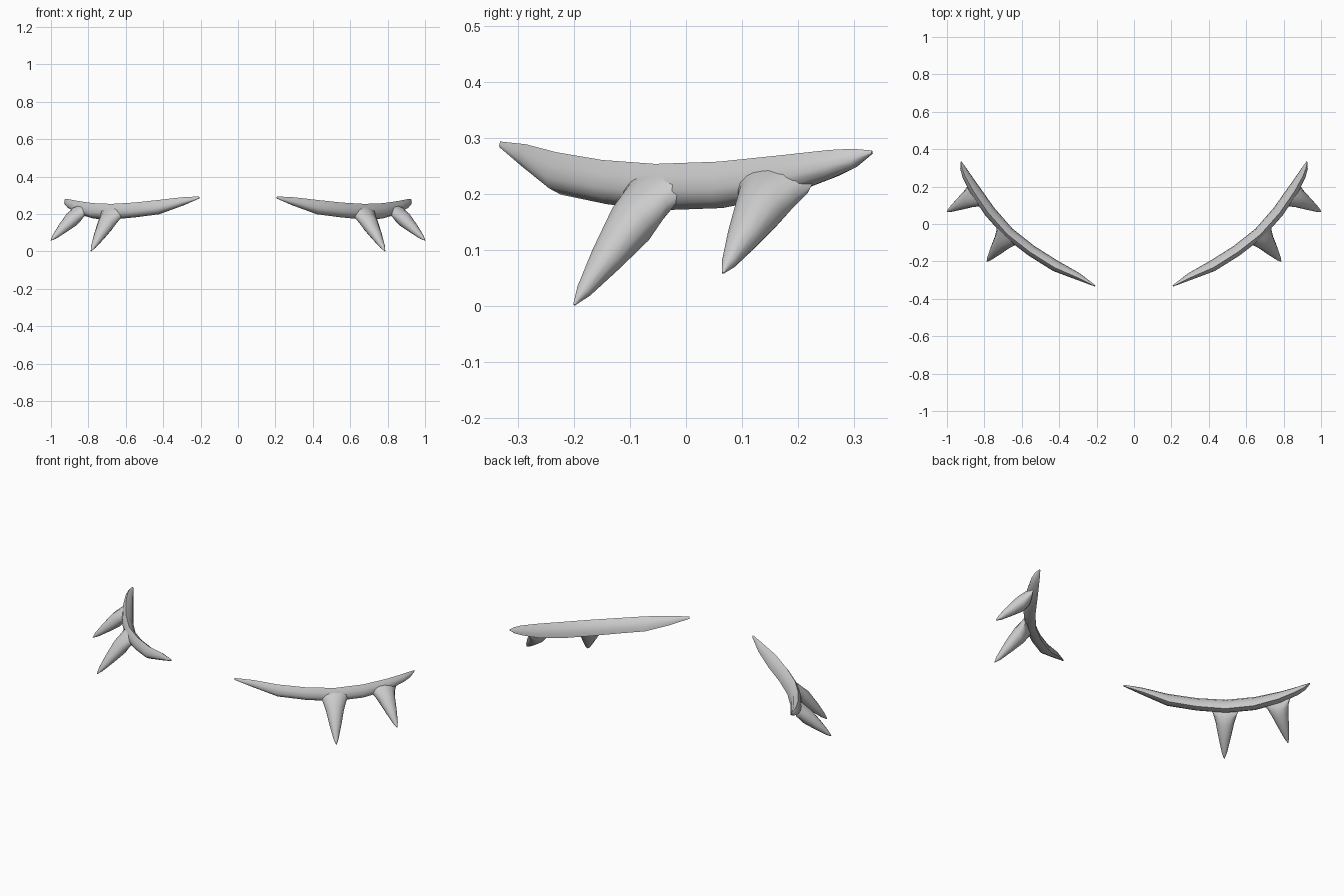
import bpy, bmesh, math
from mathutils import Vector

if "Cube" in bpy.data.objects:
    bpy.data.objects.remove(bpy.data.objects["Cube"])

# Band stations: x, y, top z, bottom z, width factor
STATIONS = [
    (.208, -.331, .294, .282, .12), (.30, -.280, .289, .243, .65),
    (.42, -.224, .275, .199, 1), (.55, -.142, .261, .182, 1),
    (.67, -.048, .254, .171, 1.03), (.77, .065, .258, .175, 1.05),
    (.85, .180, .270, .198, 1), (.897, .260, .279, .228, .75),
    (.915, .300, .281, .246, .5), (.925, .333, .278, .272, .12),
]
# Band section: outward offset, height fraction (sharp top ridge and back rim)
SECTION = [(.010, 1), (.025, .72), (.030, .4), (.024, .15), (0, 0), (-.030, .07),
           (-.027, .4), (-.013, .76)]


def loft(name, rings, angle):
    """Skin a list of closed rings, cap the ends and mirror to the other side."""
    bm = bmesh.new()
    loops = [[bm.verts.new(p) for p in ring] for ring in rings]
    n = len(loops[0])
    for a, b in zip(loops, loops[1:]):
        for i in range(n):
            j = (i + 1) % n
            bm.faces.new((a[i], a[j], b[j], b[i]))
    bm.faces.new(loops[0][::-1])
    bm.faces.new(loops[-1])
    bmesh.ops.recalc_face_normals(bm, faces=bm.faces)
    mesh = bpy.data.meshes.new(name)
    bm.to_mesh(mesh)
    bm.free()
    ob = bpy.data.objects.new(name, mesh)
    bpy.context.collection.objects.link(ob)
    bpy.ops.object.select_all(action='DESELECT')
    ob.select_set(True)
    bpy.context.view_layer.objects.active = ob
    bpy.ops.object.shade_smooth_by_angle(angle=math.radians(angle))
    mirror = ob.modifiers.new("mirror", 'MIRROR')
    mirror.use_mirror_merge = False
    return ob


# Curved lash band
rings = []
for i, (x, y, top, bottom, w) in enumerate(STATIONS):
    a, b = STATIONS[max(i - 1, 0)], STATIONS[min(i + 1, len(STATIONS) - 1)]
    out = Vector((b[1] - a[1], a[0] - b[0], 0)).normalized()
    rings.append([Vector((x, y, bottom + (top - bottom) * h)) + out * (o * w)
                  for o, h in SECTION])
loft("lash_band", rings, 50)


def spike(name, base, tip, size):
    """Pointed lash: a base lying inside the band, tapering to the tip."""
    base, tip = Vector(base), Vector(tip)
    axis = tip - base
    up = Vector((0, 0, 1))
    u = axis.cross(up).normalized()
    across = u.cross(axis).normalized()
    rings = []
    # position, half width, half height, turn from upright to square-on
    for t, w, h, turn in ((0, .082, .036, 0), (.13, .063, .041, .35),
                          (.3, .049, .042, .75), (.6, .032, .029, 1),
                          (.88, .014, .014, 1), (1, .002, .002, 1)):
        v = up.lerp(across, turn).normalized()
        rings.append([base + axis * t
                      + u * (math.cos(k * math.tau / 12) * w * size)
                      + v * (math.sin(k * math.tau / 12) * h * size)
                      for k in range(12)])
    loft(name, rings, 60)


# Two pointed lashes per side
spike("inner_lash", (.672, -.056, .208), (.786, -.200, .002), 1)
spike("outer_lash", (.842, .158, .218), (1.0, .066, .059), .96)
